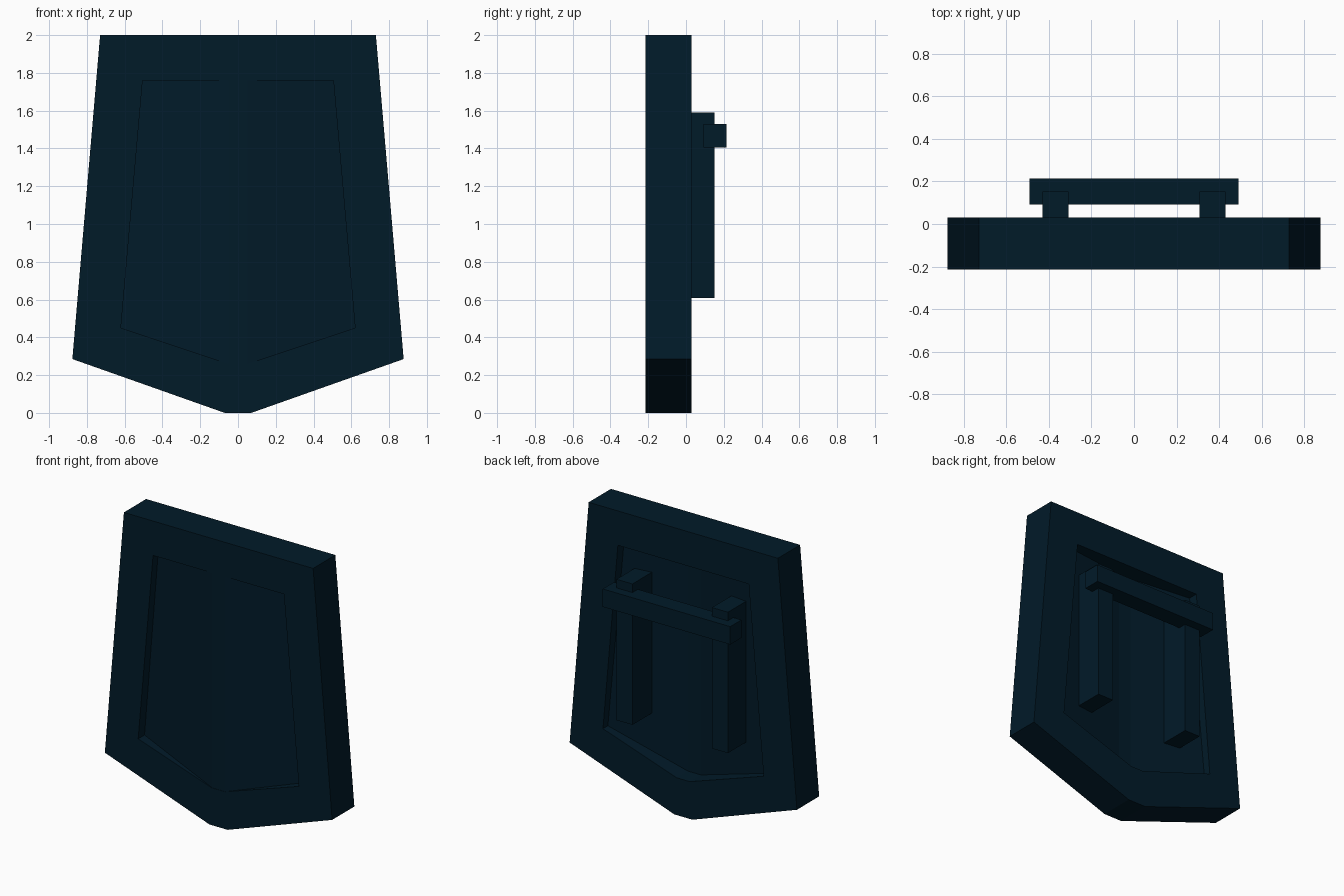
import bpy
import bmesh

cube = bpy.data.objects.get("Cube")
if cube:
    bpy.data.objects.remove(cube, do_unlink=True)

# Single dark blue colour
mat = bpy.data.materials.new("dark_navy")
mat.use_nodes = True
colour = (0.0003, 0.0105, 0.022, 1)
mat.diffuse_color = colour
mat.node_tree.nodes["Principled BSDF"].inputs["Base Color"].default_value = colour

FRONT, BACK = -0.215, 0.03


def finish(name, bm):
    bmesh.ops.recalc_face_normals(bm, faces=bm.faces)
    mesh = bpy.data.meshes.new(name)
    bm.to_mesh(mesh)
    bm.free()
    mesh.materials.append(mat)
    obj = bpy.data.objects.new(name, mesh)
    bpy.context.collection.objects.link(obj)
    return obj


def mirrored(half):
    """Closed outline from its +x half, listed top to bottom."""
    return half + [(-x, z) for x, z in reversed(half)]


def box(name, x, y, z):
    bm = bmesh.new()
    bmesh.ops.create_cube(bm, size=1)
    for v in bm.verts:
        for i, (lo, hi) in enumerate((x, y, z)):
            v.co[i] = hi if v.co[i] > 0 else lo
    return finish(name, bm)


def panel_front(x):
    """The panel folds forward: almost flush in the middle, sunk at the sides."""
    return FRONT + 0.002 + 0.12 * (abs(x) - 0.05)


def panel_back(x):
    return panel_front(x) + 0.12


# Shield body: thick frame around a folded panel
outer = mirrored([(0.07, 2.0), (0.73, 2.0), (0.877, 0.285), (0.07, 0.0)])
inner = mirrored([(0.05, 1.76), (0.505, 1.76), (0.62, 0.45), (0.05, 0.26)])

bm = bmesh.new()
loops = [[bm.verts.new((x, depth(x), z)) for x, z in outline] for outline, depth in (
    (inner, panel_front), (inner, lambda x: FRONT), (outer, lambda x: FRONT),
    (outer, lambda x: BACK), (inner, lambda x: BACK), (inner, panel_back))]
for a, b in zip(loops, loops[1:]):
    for i in range(len(a)):
        j = (i + 1) % len(a)
        bm.faces.new((a[i], a[j], b[j], b[i]))
for panel in (loops[0], loops[-1]):
    bm.faces.new(panel[:4])
    bm.faces.new(panel[4:])
    bm.faces.new((panel[0], panel[3], panel[4], panel[7]))
finish("shield_body", bm)

# Back posts and the grip bar across them
for side, name in ((1, "left_post"), (-1, "right_post")):
    box(name, sorted((side * 0.307, side * 0.43)), (panel_back(0.3), 0.152), (0.607, 1.59))
box("grip_bar", (-0.492, 0.492), (0.092, 0.215), (1.405, 1.53))
